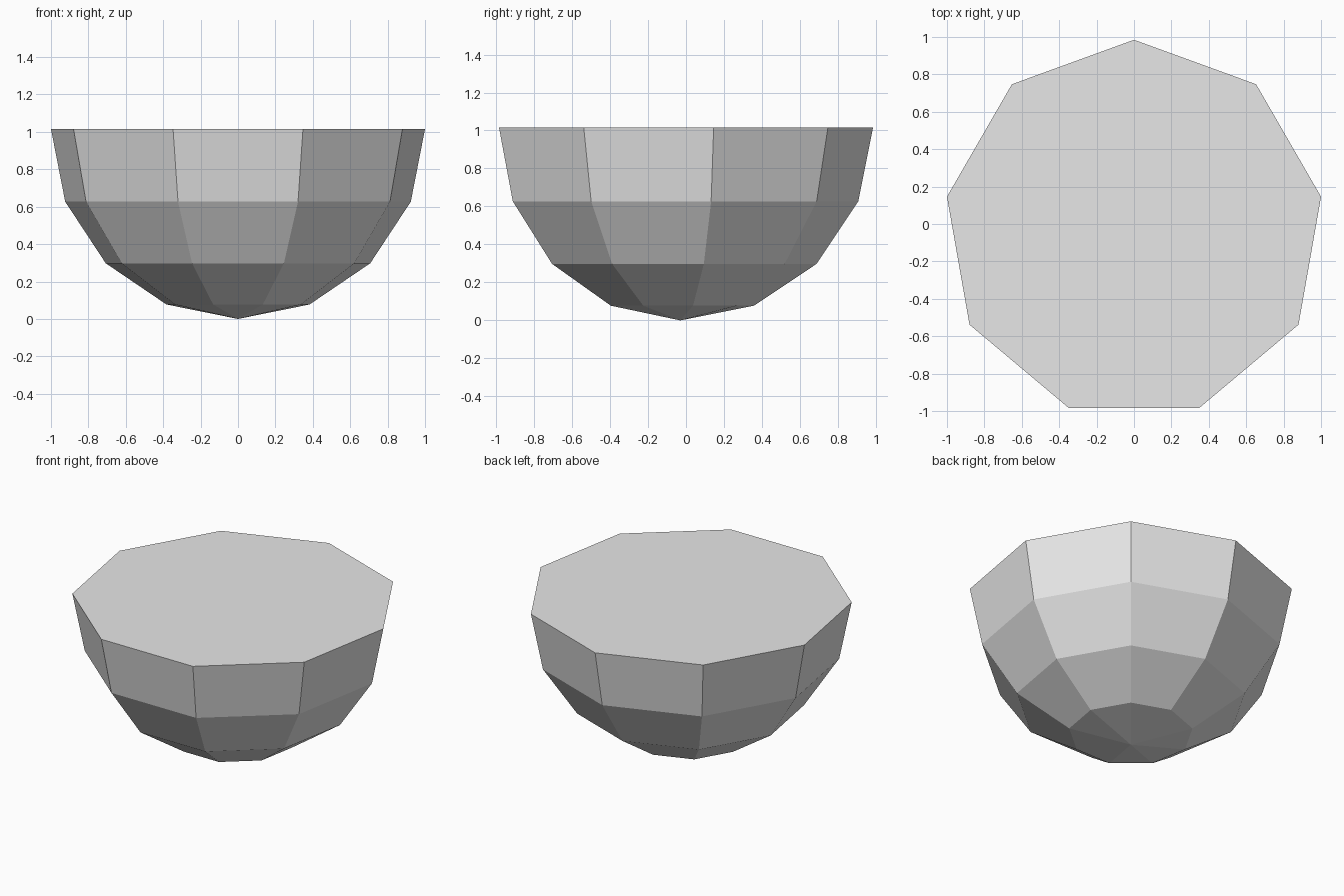
import bpy
import bmesh
from math import sin, cos, pi

if "Cube" in bpy.data.objects:
    bpy.data.objects.remove(bpy.data.objects["Cube"], do_unlink=True)

SIDES, BANDS = 9, 4
RADIUS = 1 / cos(pi / 18)             # widest corners reach x = +-1
Y_CENTRE = -RADIUS * (1 - cos(pi / SIDES)) / 2

# Plain grey material
grey = bpy.data.materials.new("grey")
grey.use_nodes = True
colour = (0.8, 0.8, 0.8, 1)
grey.diffuse_color = colour
grey.node_tree.nodes["Principled BSDF"].inputs["Base Color"].default_value = colour

# Half sphere: nine-sided rings from the rim down to the pole
bm = bmesh.new()
rings = []
for band in range(BANDS):
    lat = band * pi / 2 / BANDS
    r, z = RADIUS * cos(lat), RADIUS * (1 - sin(lat))
    angles = [pi / 2 + 2 * pi * i / SIDES for i in range(SIDES)]
    rings.append([bm.verts.new((r * cos(a), Y_CENTRE + r * sin(a), z)) for a in angles])
pole = bm.verts.new((0, Y_CENTRE, 0))

# Flat lid, side bands and bottom fan
bm.faces.new(rings[0])
for i in range(SIDES):
    j = (i + 1) % SIDES
    for upper, lower in zip(rings, rings[1:]):
        bm.faces.new((upper[i], lower[i], lower[j], upper[j]))
    bm.faces.new((rings[-1][i], pole, rings[-1][j]))
bmesh.ops.recalc_face_normals(bm, faces=bm.faces)

mesh = bpy.data.meshes.new("half_sphere")
bm.to_mesh(mesh)
bm.free()
mesh.materials.append(grey)
bpy.context.collection.objects.link(bpy.data.objects.new("half_sphere", mesh))
